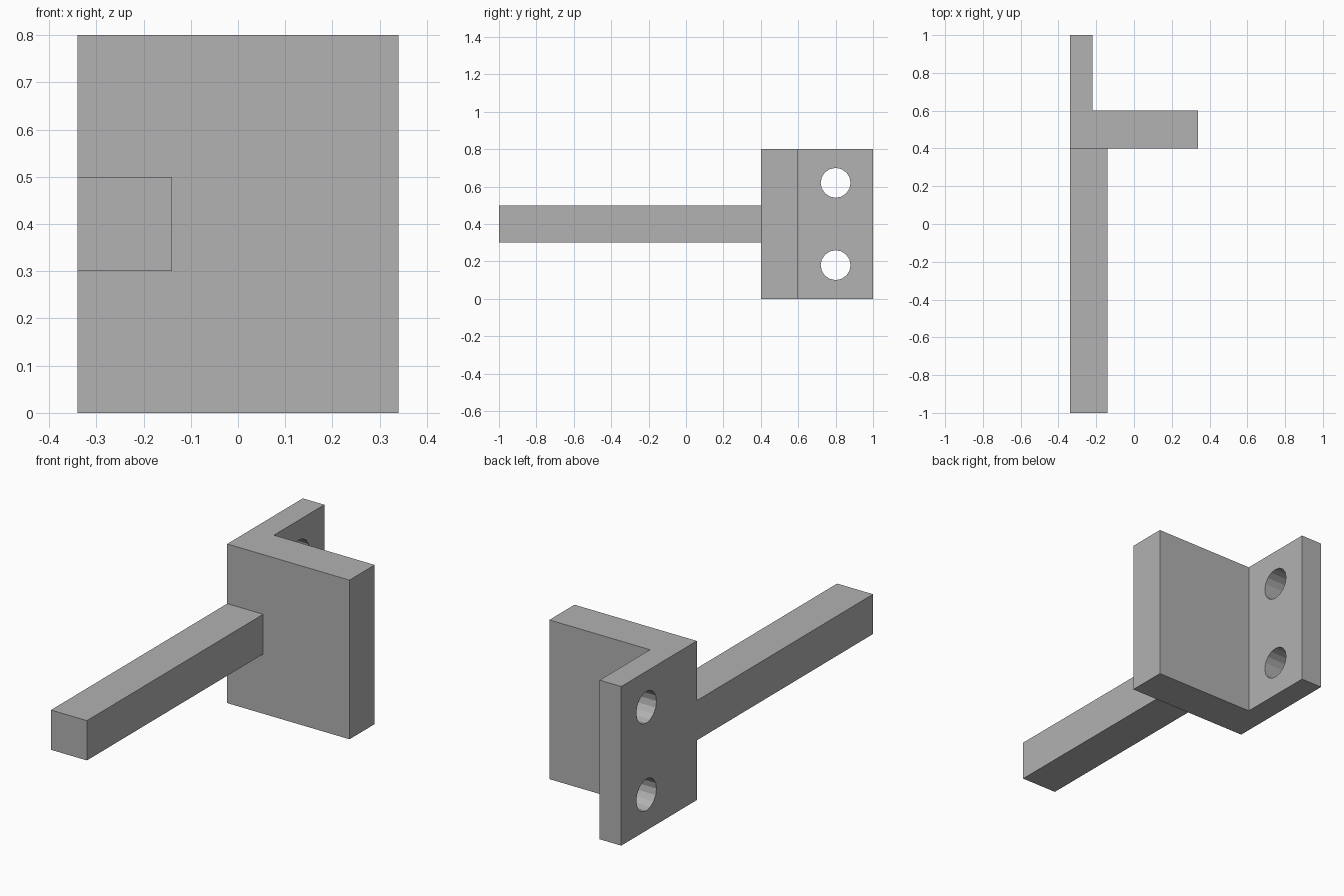
import bpy, bmesh, math
from mathutils import Matrix, Vector

default = bpy.data.objects.get("Cube")
if default:
    bpy.data.objects.remove(default, do_unlink=True)

# Single plain grey
grey = bpy.data.materials.new("plain grey")
grey.use_nodes = True
colour = (0.445, 0.445, 0.445, 1)
grey.diffuse_color = colour
grey.node_tree.nodes["Principled BSDF"].inputs["Base Color"].default_value = colour


def make_object(name, bm):
    bmesh.ops.recalc_face_normals(bm, faces=bm.faces[:])
    mesh = bpy.data.meshes.new(name)
    bm.to_mesh(mesh)
    bm.free()
    mesh.materials.append(grey)
    obj = bpy.data.objects.new(name, mesh)
    bpy.context.collection.objects.link(obj)
    return obj


def extrude_profile(name, points, bottom, top):
    """Extrude an outline seen from above between two heights."""
    bm = bmesh.new()
    face = bm.faces.new([bm.verts.new((x, y, bottom)) for x, y in points])
    grown = bmesh.ops.extrude_face_region(bm, geom=[face])["geom"]
    bmesh.ops.translate(bm, vec=Vector((0, 0, top - bottom)),
                        verts=[v for v in grown if isinstance(v, bmesh.types.BMVert)])
    return make_object(name, bm)


LEFT, RIGHT = 0.34, -0.34

# L-shaped bracket: thick front plate and thin rear flange
bracket = extrude_profile("bracket", [
    (RIGHT, 0.4), (LEFT, 0.4), (LEFT, 0.6),
    (-0.22, 0.6), (-0.22, 1.0), (RIGHT, 1.0)], 0, 0.8)

# Two screw holes through the flange
bm = bmesh.new()
for z in (0.18, 0.62):
    place = Matrix.Translation((-0.28, 0.8, z)) @ Matrix.Rotation(math.pi / 2, 4, "Y")
    bmesh.ops.create_cone(bm, cap_ends=True, segments=16, radius1=0.08,
                          radius2=0.08, depth=0.3, matrix=place)
cutter = make_object("hole_cutter", bm)
cutter.hide_render = True

cut = bracket.modifiers.new("screw holes", "BOOLEAN")
cut.operation = "DIFFERENCE"
cut.solver = "EXACT"
cut.object = cutter
bpy.context.view_layer.objects.active = bracket
bpy.ops.object.modifier_apply(modifier=cut.name)
bpy.data.objects.remove(cutter, do_unlink=True)

# Square arm reaching forward, flush with the flange side
extrude_profile("arm", [
    (RIGHT, -1.0), (-0.14, -1.0), (-0.14, 0.4), (RIGHT, 0.4)], 0.3, 0.5)
